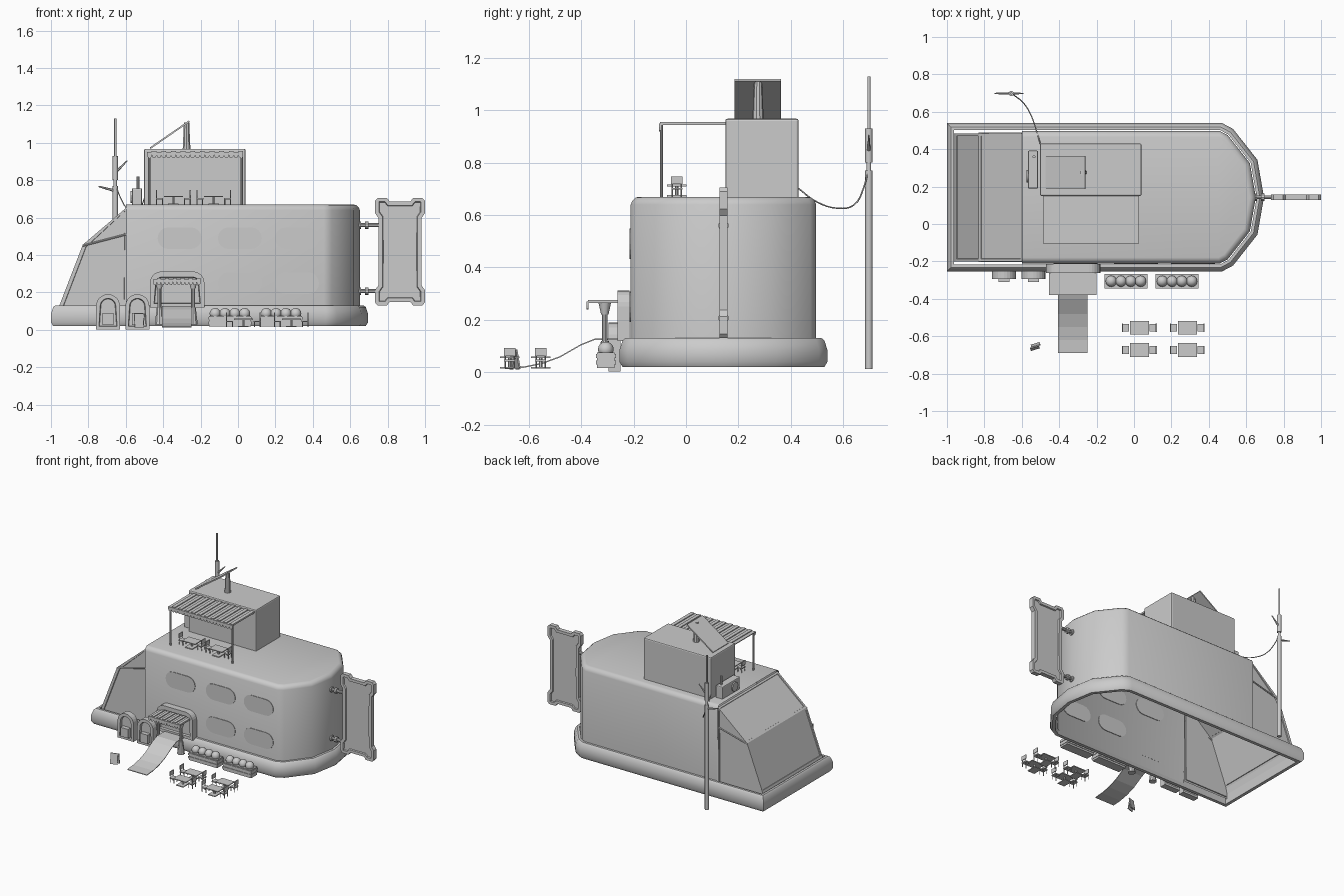
import bpy, bmesh
from math import pi, sin, cos
from mathutils import Vector

if "Cube" in bpy.data.objects:
    bpy.data.objects.remove(bpy.data.objects["Cube"])


def finish(name, bm, smooth=False):
    bmesh.ops.recalc_face_normals(bm, faces=bm.faces)
    me = bpy.data.meshes.new(name)
    bm.to_mesh(me)
    bm.free()
    ob = bpy.data.objects.new(name, me)
    bpy.context.collection.objects.link(ob)
    if smooth:
        bpy.ops.object.select_all(action='DESELECT')
        ob.select_set(True)
        bpy.context.view_layer.objects.active = ob
        bpy.ops.object.shade_smooth_by_angle(angle=0.62)
    return ob


def prism(name, pts, axis, t0, t1, inset=0, depth=0):
    """Extrude a 2D profile along an axis, optionally insetting both end faces."""
    put = {'x': lambda a, b, t: (t, a, b), 'y': lambda a, b, t: (a, t, b), 'z': lambda a, b, t: (a, b, t)}[axis]
    bm = bmesh.new()
    rings = [[bm.verts.new(put(a, b, t)) for a, b in pts] for t in (t0, t1)]
    ends = [bm.faces.new(r) for r in rings]
    n = len(pts)
    for i in range(n):
        j = (i + 1) % n
        bm.faces.new((rings[0][i], rings[0][j], rings[1][j], rings[1][i]))
    bmesh.ops.recalc_face_normals(bm, faces=bm.faces)
    if inset:
        bmesh.ops.inset_individual(bm, faces=ends, thickness=inset, depth=0)
        bmesh.ops.inset_individual(bm, faces=ends, thickness=0.004, depth=depth)
    return finish(name, bm)


def box(name, x0, x1, y0, y1, z0, z1, bevel=0):
    ob = prism(name, [(x0, y0), (x1, y0), (x1, y1), (x0, y1)], 'z', z0, z1)
    if bevel:
        m = ob.modifiers.new('bevel', 'BEVEL')
        m.width, m.segments = bevel, 2
    return ob


def rod(name, a, b, r0, r1=None, n=10):
    a, b = Vector(a), Vector(b)
    bm = bmesh.new()
    bmesh.ops.create_cone(bm, cap_ends=True, segments=n, radius1=r0, radius2=r0 if r1 is None else r1, depth=(b - a).length)
    q = (b - a).to_track_quat('Z', 'Y')
    for v in bm.verts:
        v.co = q @ v.co + (a + b) / 2
    return finish(name, bm, n > 8)


def arch(cx, w, z0, z1, r, n=6):
    """Upright profile with rounded top corners."""
    p = [(cx - w / 2, z0), (cx + w / 2, z0)]
    for s, a0 in ((1, 0), (-1, pi / 2)):
        for i in range(n + 1):
            a = a0 + pi / 2 * i / n
            p.append((cx + s * (w / 2 - r) + r * cos(a), z1 - r + r * sin(a)))
    return p


# Hull plan outline, and an inward mitred offset of it
half = [(-1, -0.397), (0.47, -0.397), (0.53, -0.365), (0.66, -0.2), (0.695, 0)]
YC = 0.143
plan = [(x, YC + y) for x, y in half] + [(x, YC - y) for x, y in half[-2::-1]]


def offset(d):
    out, n = [], len(plan)
    for i in range(n):
        p, c, q = (Vector(plan[k % n]) for k in (i - 1, i, i + 1))
        e, f = (c - p).normalized(), (q - c).normalized()
        n1, n2 = Vector((-e.y, e.x)), Vector((-f.y, f.x))
        out.append(c + (n1 + n2) * d / (1 + n1.dot(n2)))
    return out


def loft(name, profile, closed=False, body=False):
    """Sweep (inset, z) pairs round the plan outline."""
    bm = bmesh.new()
    rings = []
    for d, z in profile:
        pts = offset(d)
        if body:
            pts[0].x = pts[-1].x = -0.6
        rings.append([bm.verts.new((p.x, p.y, z)) for p in pts])
    n = len(plan)
    pairs = list(zip(rings, rings[1:])) + ([(rings[-1], rings[0])] if closed else [])
    for a, b in pairs:
        for i in range(n - 1 if body else n):
            j = (i + 1) % n
            bm.faces.new((a[i], a[j], b[j], b[i]))
    if body:
        bm.faces.new(rings[-1])
    return finish(name, bm, True)


# Hull: hollow bumper skirt, body shell, sloping cab
loft("bumper_skirt", [(0.035, 0.02), (0.012, 0.02), (0, 0.04), (0, 0.085), (0.012, 0.122), (0.022, 0.13), (0.038, 0.13)], closed=True)
loft("body_shell", [(0.043, 0.04), (0.043, 0.64), (0.049, 0.655), (0.062, 0.667), (0.075, 0.67)], body=True)
bm = bmesh.new()
side = [(-0.97, 0.05), (-0.955, 0.13), (-0.83, 0.455), (-0.595, 0.655), (-0.595, 0.05)]
L, R = [[bm.verts.new((x, y, z)) for x, z in side] for y in (-0.2, 0.485)]
faces = [bm.faces.new(L), bm.faces.new(R)]
faces += [bm.faces.new((L[i], L[i + 1], R[i + 1], R[i])) for i in range(3)]
bmesh.ops.recalc_face_normals(bm, faces=bm.faces)
glass = [faces[0], faces[1], faces[3], faces[4]]
bmesh.ops.inset_individual(bm, faces=glass, thickness=0.02, depth=0)
bmesh.ops.inset_individual(bm, faces=glass, thickness=0.002, depth=-0.006)
finish("cab", bm)
for y in (-0.2, 0.485):
    rod("cab_window_rail", (-0.83, y, 0.45), (-0.6, y, 0.51), 0.005, n=6)

# Pill shaped windows on the front wall
for x, z in [(-0.312, 0.49), (0.01, 0.49), (0.315, 0.49), (0.01, 0.25), (0.315, 0.25)]:
    pts = []
    for s, a0 in ((1, -pi / 2), (-1, pi / 2)):
        for i in range(9):
            a = a0 + pi * i / 8
            pts.append((x + s * 0.06 + 0.058 * cos(a), z + 0.058 * sin(a)))
    prism("window", pts, 'y', -0.215, -0.207)


# Striped awning with scalloped front edge
def awning(name, x0, x1, y0, y1, z, n, drop):
    w = (x1 - x0) / n
    top, scal = [], [(x1, z), (x0, z)]
    for i in range(n):
        h = z + (0.006 if i % 2 else 0)
        top += [(x0 + i * w, h), (x0 + (i + 1) * w, h)]
        scal += [(x0 + i * w + w / 2 * (1 - cos(pi * k / 5)), z - drop * (0.45 + 0.55 * sin(pi * k / 5))) for k in range(6 if i == n - 1 else 5)]
    prism(name + "_canopy", top + [(x1, z - 0.006), (x0, z - 0.006)], 'y', y0, y1)
    prism(name + "_valance", scal, 'y', y0 - 0.004, y0 + 0.002)


# Entrance with canopy, carpet ramp and standing lamps
prism("door_frame", arch(-0.325, 0.29, 0.12, 0.312, 0.06), 'y', -0.262, -0.215, 0.03, -0.03)
awning("door_awning", -0.455, -0.2, -0.375, -0.23, 0.27, 12, 0.032)
top = [(-0.21, 0.128), (-0.35, 0.128), (-0.4, 0.108), (-0.48, 0.062), (-0.55, 0.036), (-0.62, 0.022), (-0.69, 0.017)]
prism("carpet_ramp", top + [(y, z - 0.005) for y, z in top[::-1]], 'x', -0.405, -0.248)
for x in (-0.42, -0.24):
    rod("lamp_foot", (x, -0.31, 0.03), (x, -0.31, 0.12), 0.026, 0.015)
    rod("lamp_stem", (x, -0.31, 0.1), (x, -0.31, 0.23), 0.011)
    rod("lamp_cup", (x, -0.31, 0.22), (x, -0.31, 0.27), 0.014, 0.025)

# Arched service booths beside the entrance
for x in (-0.695, -0.538):
    prism("booth", arch(x, 0.128, 0.003, 0.19, 0.063), 'y', -0.295, -0.25, 0.022, -0.015)
    box("booth_unit", x - 0.03, x + 0.03, -0.31, -0.27, 0.025, 0.09)

# Planters with round shrubs
for x in (-0.043, 0.23):
    box("planter", x - 0.113, x + 0.113, -0.34, -0.272, 0.017, 0.075)
    for z in (0.03, 0.055):
        box("planter_slat", x - 0.116, x + 0.116, -0.344, -0.268, z, z + 0.014)
    for i in range(4):
        bm = bmesh.new()
        bmesh.ops.create_uvsphere(bm, u_segments=12, v_segments=8, radius=0.03)
        for v in bm.verts:
            v.co += Vector((x - 0.079 + i * 0.0525, -0.306, 0.087))
        finish("shrub", bm, True)


# Table with a chair at each end
def dining_set(x, y, z):
    box("table_top", x - 0.051, x + 0.051, y - 0.037, y + 0.037, z + 0.04, z + 0.046)
    rod("table_post", (x, y, z), (x, y, z + 0.042), 0.007, n=6)
    box("table_base", x - 0.028, x + 0.028, y - 0.037, y + 0.037, z, z + 0.006)
    for s in (-1, 1):
        cx = x + s * 0.074
        box("chair_seat", cx - 0.019, cx + 0.019, y - 0.021, y + 0.021, z + 0.027, z + 0.034)
        bx = cx + s * 0.016
        box("chair_back", bx - 0.003, bx + 0.003, y - 0.022, y + 0.022, z + 0.048, z + 0.078)
        for dy in (-0.017, 0.017):
            rod("chair_back_leg", (bx, y + dy, z), (bx, y + dy, z + 0.06), 0.003, n=4)
            rod("chair_front_leg", (cx - s * 0.015, y + dy, z), (cx - s * 0.015, y + dy, z + 0.03), 0.003, n=4)


for x in (0.029, 0.285):
    for y in (-0.555, -0.673):
        dining_set(x, y, 0.014)
for x in (-0.345, -0.13):
    dining_set(x, -0.035, 0.67)

# Folding notice board on the ground
for s in (-1, 1):
    ob = box("notice_board", -0.025, 0.025, -0.003, 0.003, 0, 0.075)
    ob.location, ob.rotation_euler = (-0.528, -0.655 + s * 0.014, 0.012), (s * 0.18, 0, 0.3)

# Roof house with terrace awning
box("roof_house", -0.502, 0.04, 0.15, 0.43, 0.66, 0.968, 0.008)
awning("terrace_awning", -0.487, 0.028, -0.1, 0.155, 0.95, 20, 0.032)
for x in (-0.475, 0.02):
    rod("terrace_post", (x, -0.093, 0.665), (x, -0.093, 0.95), 0.006, n=8)

# Tilted solar panel
rod("panel_post", (-0.275, 0.275, 0.96), (-0.275, 0.275, 1.11), 0.022, 0.015)
prism("solar_panel", [(-0.472, 0.975), (-0.262, 1.12), (-0.258, 1.112), (-0.468, 0.967)], 'y', 0.186, 0.363)

# Rooftop ventilation unit
box("vent_unit", -0.567, -0.513, 0.19, 0.392, 0.665, 0.757, 0.006)
rod("vent_fan", (-0.575, 0.255, 0.71), (-0.56, 0.255, 0.71), 0.033, n=16)
rod("vent_pipe", (-0.535, 0.36, 0.75), (-0.535, 0.36, 0.82), 0.008)

# Side signboard on two brackets
q = [(0.115, 0), (0.115, 0.18), (0.133, 0.205), (0.133, 0.272), (0.12, 0.287), (0.07, 0.287), (0.055, 0.268)]
pts = q + [(-x, z) for x, z in q[::-1]] + [(-x, -z) for x, z in q[1:]] + [(x, -z) for x, z in q[:0:-1]]
prism("signboard", [(0.866 + x, 0.418 + z) for x, z in pts], 'y', 0.127, 0.159, 0.022, -0.008)
for z in (0.56, 0.207):
    rod("sign_bracket", (0.63, YC, z), (0.76, YC, z), 0.011)
    for x in (0.64, 0.68):
        rod("bracket_collar", (x, YC, z), (x + 0.018, YC, z), 0.02)

# Aerial mast with side arms and a sagging cable
mx, my = -0.656, 0.698
for a, b, r in [(0.013, 0.77, 0.014), (0.77, 0.8, 0.009), (0.8, 0.93, 0.014), (0.93, 1.13, 0.006)]:
    rod("mast", (mx, my, a), (mx, my, b), r, n=12)
rod("mast_arm_low", (-0.745, my, 0.767), (mx, my, 0.743), 0.004, 0.008, n=6)
rod("mast_arm_high", (mx, my, 0.84), (-0.592, my, 0.905), 0.008, 0.003, n=6)
cu = bpy.data.curves.new("cable", 'CURVE')
cu.dimensions, cu.bevel_depth, cu.bevel_resolution = '3D', 0.003, 1
path = [(-0.5, 0.425, 0.705), (-0.522, 0.5, 0.65), (-0.55, 0.58, 0.626), (-0.585, 0.64, 0.638), (-0.63, 0.68, 0.71), (mx, my, 0.79)]
sp = cu.splines.new('BEZIER')
sp.bezier_points.add(len(path) - 1)
for p, co in zip(sp.bezier_points, path):
    p.co = co
    p.handle_left_type = p.handle_right_type = 'AUTO'
cu.resolution_u = 4
bpy.context.collection.objects.link(bpy.data.objects.new("cable", cu))
